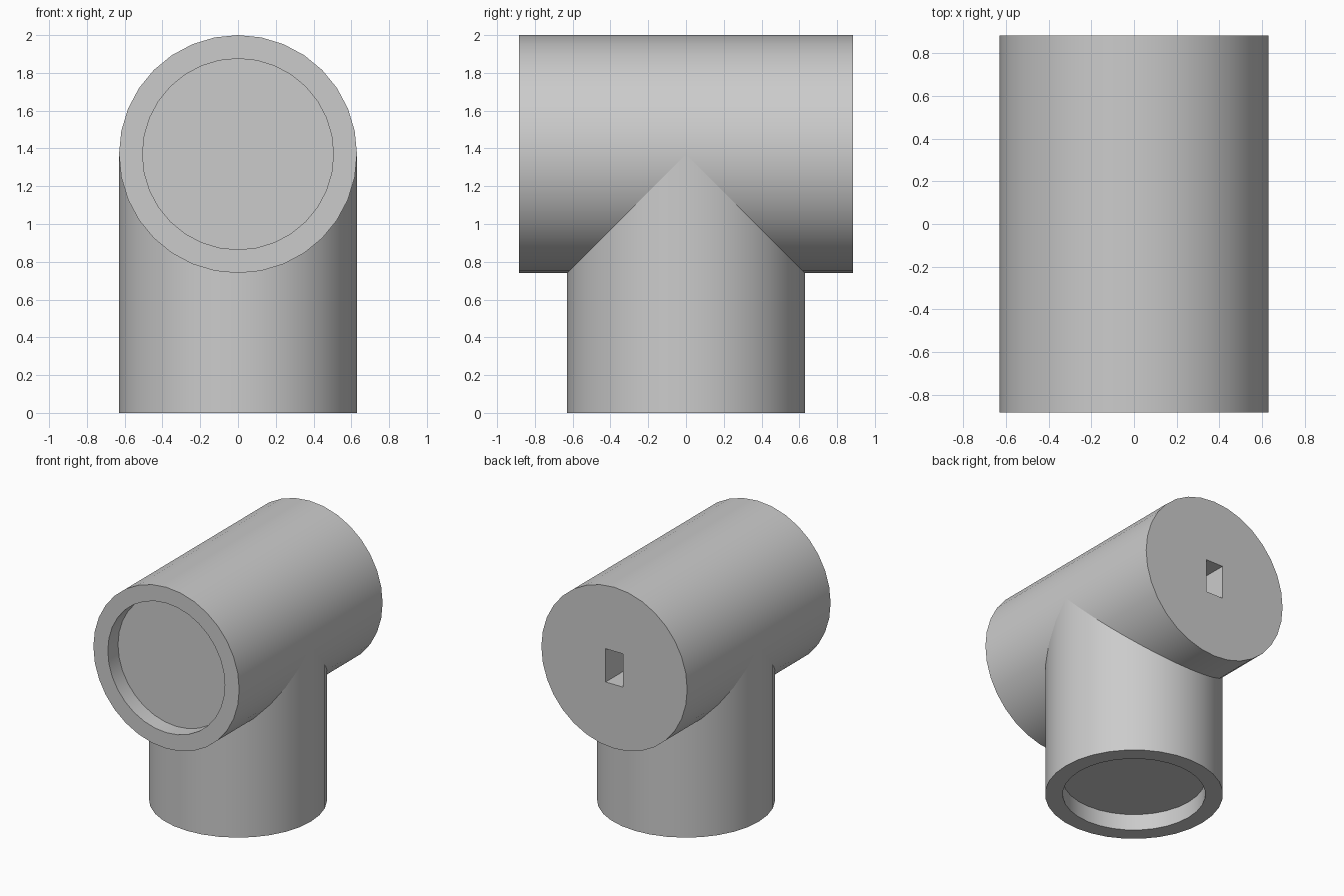
import bpy, bmesh, math
from mathutils import Matrix

cube = bpy.data.objects.get("Cube")
if cube:
    bpy.data.objects.remove(cube, do_unlink=True)

RADIUS, BORE, RECESS = 0.63, 0.505, 0.126
AXIS_Z, HALF_LENGTH = 1.37, 0.885

grey = bpy.data.materials.new("plain grey")
grey.use_nodes = True
grey.diffuse_color = (0.6, 0.6, 0.6, 1)
grey.node_tree.nodes["Principled BSDF"].inputs["Base Color"].default_value = (0.6, 0.6, 0.6, 1)


def add_object(name, bm):
    mesh = bpy.data.meshes.new(name)
    bm.to_mesh(mesh)
    bm.free()
    mesh.materials.append(grey)
    obj = bpy.data.objects.new(name, mesh)
    bpy.context.collection.objects.link(obj)
    return obj


def socket_pipe(name, length, matrix):
    """Solid cylinder rising from the origin with a shallow socket in its lower end."""
    bm = bmesh.new()
    bmesh.ops.create_cone(bm, cap_ends=True, segments=32, radius1=RADIUS,
                          radius2=RADIUS, depth=length,
                          matrix=Matrix.Translation((0, 0, length / 2)))
    # Put a corner of the facets on each axis
    first = bm.verts[:][0].co
    turn = -math.atan2(first.y, first.x)
    bmesh.ops.rotate(bm, verts=bm.verts, matrix=Matrix.Rotation(turn, 3, "Z"))
    # Rim, then socket wall and floor
    cap = min(bm.faces, key=lambda f: f.calc_center_median().z)
    bmesh.ops.inset_region(bm, faces=[cap], thickness=(RADIUS - BORE) * math.cos(math.pi / 32))
    floor = bmesh.ops.extrude_discrete_faces(bm, faces=[cap])["faces"][0]
    bmesh.ops.translate(bm, verts=floor.verts, vec=(0, 0, RECESS))
    bmesh.ops.transform(bm, matrix=matrix, verts=bm.verts)
    bmesh.ops.recalc_face_normals(bm, faces=bm.faces)
    return add_object(name, bm)


# Two pipes of equal radius meeting in a tee
lower_pipe = socket_pipe("lower_pipe", AXIS_Z, Matrix.Identity(4))
cross_pipe = socket_pipe(
    "cross_pipe", 2 * HALF_LENGTH,
    Matrix.Translation((0, -HALF_LENGTH, AXIS_Z)) @ Matrix.Rotation(-math.pi / 2, 4, "X"))

# Rectangular keyhole in the closed back end
bm = bmesh.new()
bmesh.ops.create_cube(bm, size=1, matrix=Matrix.Translation((0, HALF_LENGTH, AXIS_Z))
                      @ Matrix.Diagonal((0.15, 1.0, 0.26, 1)))
slot_cutter = add_object("slot_cutter", bm)
slot_cutter.hide_render = True
slot_cutter.hide_set(True)
cut = cross_pipe.modifiers.new("back slot", "BOOLEAN")
cut.operation = "DIFFERENCE"
cut.solver = "EXACT"
cut.object = slot_cutter

# Bake the slot, then smooth the round walls
bpy.context.view_layer.update()
depsgraph = bpy.context.evaluated_depsgraph_get()
cut_mesh = bpy.data.meshes.new_from_object(cross_pipe.evaluated_get(depsgraph))
cross_pipe.modifiers.clear()
cross_pipe.data = cut_mesh
bpy.data.objects.remove(slot_cutter, do_unlink=True)

bpy.ops.object.select_all(action="DESELECT")
for pipe in (lower_pipe, cross_pipe):
    pipe.select_set(True)
bpy.context.view_layer.objects.active = cross_pipe
bpy.ops.object.shade_smooth_by_angle(angle=math.radians(30))
